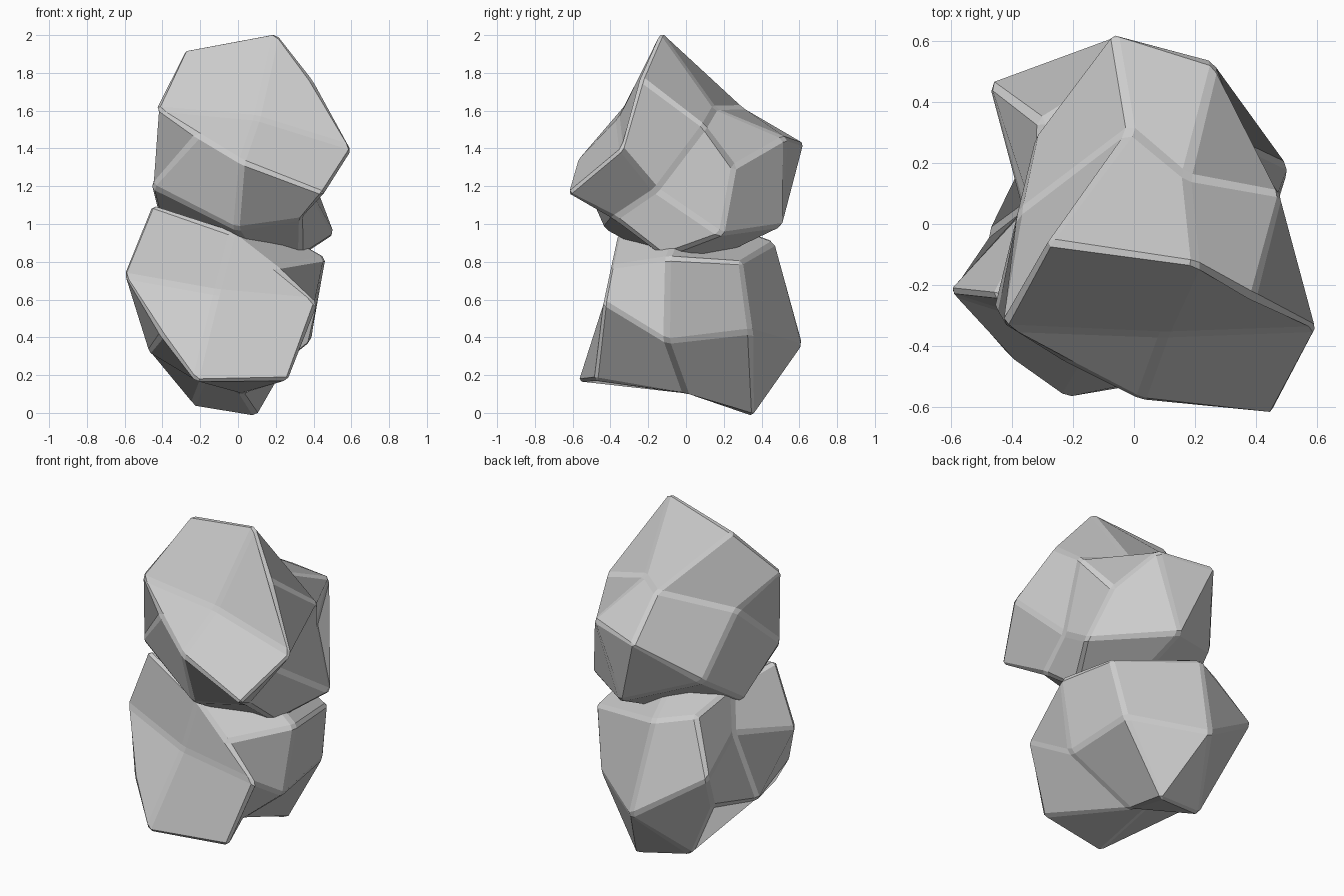
import bpy, bmesh, math
from mathutils import Matrix, Vector

if "Cube" in bpy.data.objects:
    bpy.data.objects.remove(bpy.data.objects["Cube"])

# Boulder shape: a 3x3x3 cube cage pulled to irregular positions
# rows run left to right, top to bottom, front to back
CAGE = [
    (-.285, -.06, 1.925), (.205, -.13, 2.02), (.39, -.24, 1.77),
    (-.435, -.34, 1.61), (.10, -.36, 1.56), (.61, -.34, 1.40),
    (-.21, -.46, 1.47), (.02, -.58, 1.33), (.455, -.63, 1.16),
    (-.01, .31, 1.62), (.17, .15, 1.61), (.49, .10, 1.52),
    (-.38, .04, 1.50), None, (.37, -.16, 1.18),
    (-.46, -.29, 1.20), (-.01, -.43, .97), (.34, -.38, 1.03),
    (-.07, .635, 1.42), (.27, .53, 1.46), (.36, .25, 1.30),
    (-.32, .29, 1.13), (.09, .52, .99), (.515, .19, .94),
    (-.39, -.02, .92), (.14, 0, .74), (.335, -.12, .83),
]
MIDS = {1, 3, 5, 7, 9, 11, 15, 17, 19, 21, 23, 25}    # edge midpoints of the cage


def boulder(name, matrix):
    bm = bmesh.new()
    bmesh.ops.create_cube(bm, size=2)
    bmesh.ops.subdivide_edges(bm, edges=bm.edges[:], cuts=1, use_grid_fill=True)
    for v in bm.verts:
        i, j, k = (round(c) for c in v.co)
        v.co = CAGE[(j + 1) * 9 + (1 - k) * 3 + i + 1]
    bmesh.ops.recalc_face_normals(bm, faces=bm.faces[:])
    # Narrow chipped edges
    bmesh.ops.bevel(bm, geom=bm.edges[:], offset=.018, offset_type='OFFSET',
                    segments=1, profile=.5, affect='EDGES')
    # Let each large facet bend across its edge midpoints; the back peak
    # facet is creased from the peak, the right hollow from its deepest point
    for f in bm.faces[:]:
        if len(f.verts) != 4:
            continue
        vs = list(f.verts)
        ids = [min((n for n in range(27) if CAGE[n]),
                   key=lambda n: (Vector(CAGE[n]) - v.co).length) for v in vs]
        if len(set(ids)) < 4:
            continue
        if {18, 22} <= set(ids):
            bmesh.utils.face_split(f, vs[ids.index(18)], vs[ids.index(22)])
            continue
        hollow = {14, 20, 11, 23} == set(ids)
        s = next(n for n in range(4) if (ids[n] in MIDS) != hollow)
        bm.faces.remove(f)
        bm.faces.new(vs[s:] + vs[:s])
    bm.normal_update()
    bm.transform(matrix)
    mesh = bpy.data.meshes.new(name)
    bm.to_mesh(mesh)
    bm.free()
    ob = bpy.data.objects.new(name, mesh)
    bpy.context.collection.objects.link(ob)


# Upper boulder
boulder("upper_boulder", Matrix.Identity(4))

# Lower boulder: the same stone turned over and tipped
turn = (Matrix.Translation((.01, .003, 0)) @ Matrix.Rotation(-.055, 4, 'Z')
        @ Matrix.Translation((0, 1.021, 1.39))
        @ Matrix.Rotation(math.radians(-49), 4, 'X')
        @ Matrix.Rotation(math.pi, 4, 'Y'))
boulder("lower_boulder", turn)
